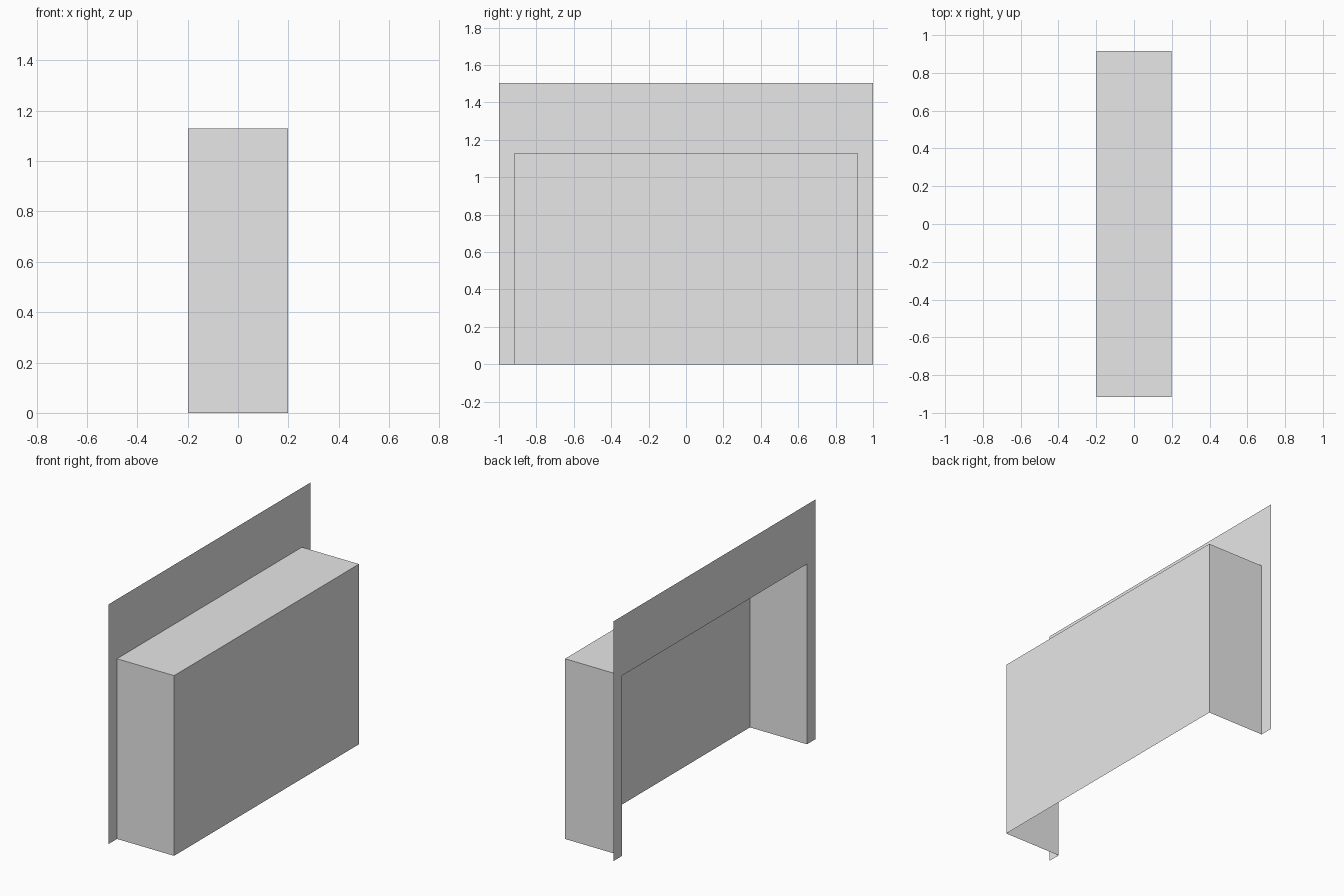
import bpy
import bmesh

cube = bpy.data.objects.get("Cube")
if cube:
    bpy.data.objects.remove(cube, do_unlink=True)

# Overall sizes
DEPTH = 0.198        # half depth along x
BOX_Y, BOX_Z = 0.916, 1.13
FRAME_Y, FRAME_Z = 1.0, 1.503

grey = bpy.data.materials.new("light_grey")
grey.use_nodes = True
grey.diffuse_color = (0.8, 0.8, 0.8, 1)
grey.node_tree.nodes["Principled BSDF"].inputs["Base Color"].default_value = grey.diffuse_color


def add_part(name, bm):
    mesh = bpy.data.meshes.new(name)
    bm.to_mesh(mesh)
    bm.free()
    mesh.materials.append(grey)
    obj = bpy.data.objects.new(name, mesh)
    bpy.context.collection.objects.link(obj)
    return obj


# Recess shell: a thin box, open at the floor and towards the frame
bm = bmesh.new()
bmesh.ops.create_cube(bm, size=2)
for v in bm.verts:
    v.co.x *= DEPTH
    v.co.y *= BOX_Y
    v.co.z = (v.co.z + 1) / 2 * BOX_Z
bm.normal_update()
open_sides = [f for f in bm.faces if f.normal.x < -0.5 or f.normal.z < -0.5]
bmesh.ops.delete(bm, geom=open_sides, context='FACES')
add_part("recess_shell", bm)

# Surround frame: flat border with a doorway-shaped opening
bm = bmesh.new()
outline = [(-FRAME_Y, 0), (-FRAME_Y, FRAME_Z), (FRAME_Y, FRAME_Z), (FRAME_Y, 0)]
opening = [(-BOX_Y, 0), (-BOX_Y, BOX_Z), (BOX_Y, BOX_Z), (BOX_Y, 0)]
outer = [bm.verts.new((-DEPTH, y, z)) for y, z in outline]
inner = [bm.verts.new((-DEPTH, y, z)) for y, z in opening]
for i in range(3):
    bm.faces.new((outer[i], inner[i], inner[i + 1], outer[i + 1]))
add_part("surround_frame", bm)
